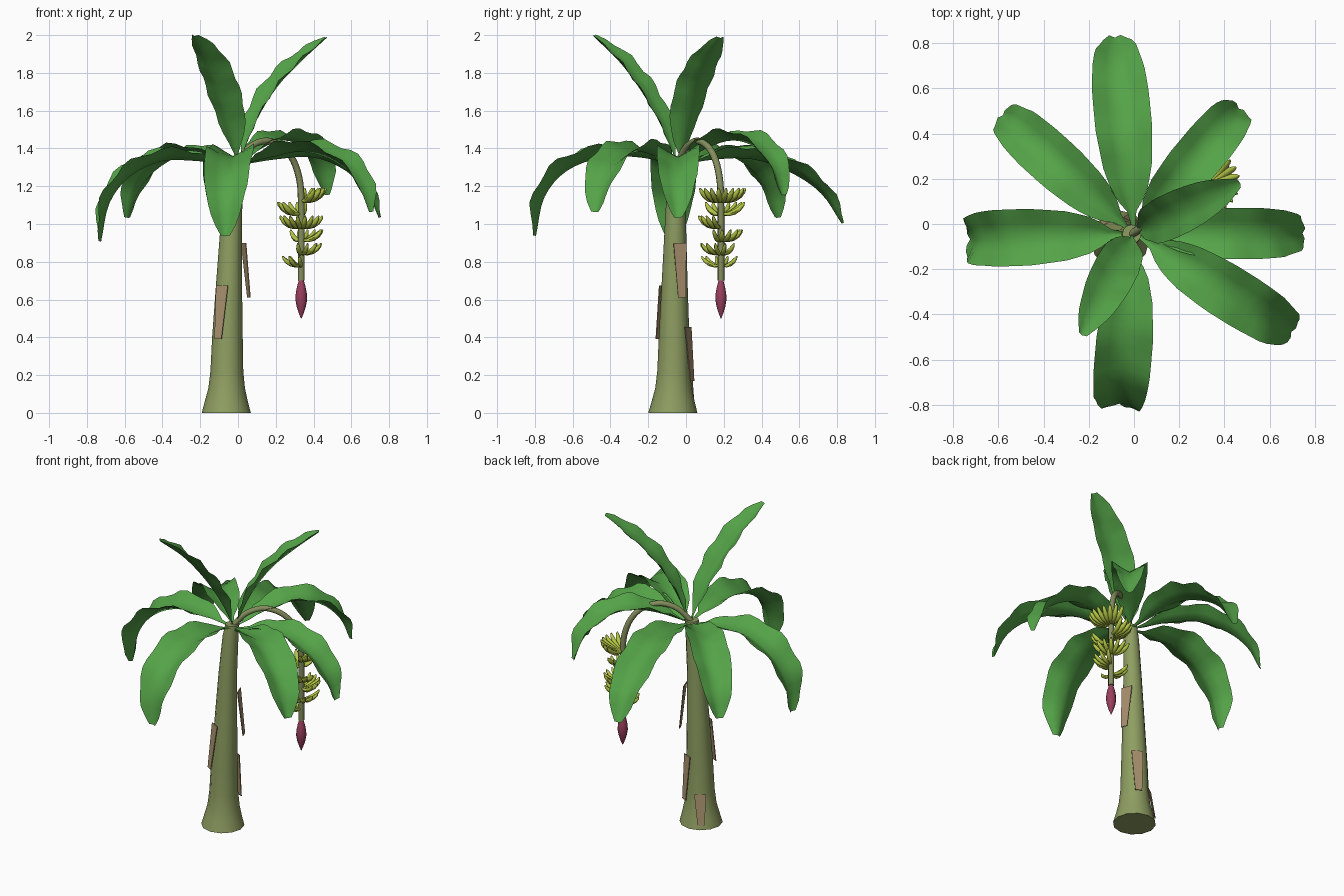
import bpy, bmesh, math, random
from mathutils import Vector

if "Cube" in bpy.data.objects:
    bpy.data.objects.remove(bpy.data.objects["Cube"])

random.seed(4)

def material(name, color):
    m = bpy.data.materials.new(name)
    m.diffuse_color = (*color, 1)
    m.use_nodes = True
    m.node_tree.nodes["Principled BSDF"].inputs["Base Color"].default_value = m.diffuse_color
    return m

GREEN = material("leaf_green", (0.09, 0.37, 0.065))
BARK = material("stem_green", (0.27, 0.34, 0.12))
STALK = material("stalk_green", (0.23, 0.27, 0.11))
YELLOW = material("fruit_yellow", (0.46, 0.57, 0.06))
PURPLE = material("bud_purple", (0.32, 0.05, 0.11))
BROWN = material("dry_brown", (0.38, 0.27, 0.15))

def finish(name, bm, mat, angle=60):
    bmesh.ops.recalc_face_normals(bm, faces=bm.faces)
    me = bpy.data.meshes.new(name)
    bm.to_mesh(me)
    bm.free()
    ob = bpy.data.objects.new(name, me)
    bpy.context.collection.objects.link(ob)
    me.materials.append(mat)
    bpy.ops.object.select_all(action='DESELECT')
    bpy.context.view_layer.objects.active = ob
    ob.select_set(True)
    bpy.ops.object.shade_smooth_by_angle(angle=math.radians(angle))
    return ob

def spline(pts, per):
    """Smooth curve through the points."""
    p = [Vector(q) for q in pts]
    p = [2 * p[0] - p[1]] + p + [2 * p[-1] - p[-2]]
    out = []
    for i in range(1, len(p) - 2):
        a, b, c, d = p[i - 1:i + 3]
        for k in range(per):
            t = k / per
            out.append(0.5 * (2 * b + (c - a) * t + (2 * a - 5 * b + 4 * c - d) * t * t
                              + (3 * b - a - 3 * c + d) * t ** 3))
    return out + [p[-2]]

def lerp(table, t):
    for (t0, v0), (t1, v1) in zip(table, table[1:]):
        if t <= t1:
            return v0 + (v1 - v0) * (t - t0) / (t1 - t0)
    return table[-1][1]

def bridge(bm, rows, closed):
    for a, b in zip(rows, rows[1:]):
        n = len(a)
        for i in range(n if closed else n - 1):
            j = (i + 1) % n
            bm.faces.new((a[i], a[j], b[j], b[i]))

def directions(degrees):
    """Outward and sideways unit vectors for a compass angle."""
    a = math.radians(degrees)
    return Vector((math.cos(a), math.sin(a), 0)), Vector((-math.sin(a), math.cos(a), 0))

def tangent(path, i):
    return (path[min(i + 1, len(path) - 1)] - path[max(i - 1, 0)]).normalized()

def tube(bm, path, radii, sides, side):
    """Round tube along a flat path; side is perpendicular to its plane."""
    rows = []
    for i, (p, r) in enumerate(zip(path, radii)):
        up = tangent(path, i).cross(side).normalized()
        rows.append([bm.verts.new(p + r * (math.cos(a) * side + math.sin(a) * up))
                     for a in (math.tau * k / sides for k in range(sides))])
    bridge(bm, rows, True)
    bm.faces.new(rows[0])
    bm.faces.new(rows[-1])

# Trunk: x, y, z, radius rings
RINGS = [(-.062, -.07, 0, .13), (-.062, -.068, .06, .114), (-.06, -.066, .13, .097),
         (-.059, -.065, .22, .087), (-.056, -.063, .4, .081), (-.047, -.06, .7, .068),
         (-.036, -.056, 1.0, .056), (-.02, -.05, 1.25, .048), (-.01, -.045, 1.335, .042)]
bm = bmesh.new()
rows = [[bm.verts.new((x + r * math.cos(math.tau * k / 12), y + r * math.sin(math.tau * k / 12), z))
         for k in range(12)] for x, y, z, r in RINGS]
bridge(bm, rows, True)
bm.faces.new(rows[0])
bm.faces.new(rows[-1])
finish("trunk", bm, BARK)

def trunk_at(z):
    return [lerp([(q[2], q[i]) for q in RINGS], z) for i in (0, 1, 3)]

# Dry sheath flaps: angle, top z, bottom z, gap at top and bottom
for n, (ang, z1, z0, g1, g0) in enumerate([(240, .675, .39, .006, .02), (20, .9, .61, .016, .045),
                                           (63, .455, .17, .006, .02), (125, .22, .03, .006, .004)]):
    out, side = directions(ang)
    bm = bmesh.new()
    rows = []
    for z, gap, w in ((z1, g1, .036), (z0, g0, .021)):
        x, y, r = trunk_at(z)
        c = Vector((x, y, z)) + out * (r + gap)
        rows.append([bm.verts.new(p) for p in (c - side * w, c + side * w,
                                               c + side * w - out * .005, c - side * w - out * .005)])
    bridge(bm, rows, True)
    bm.faces.new(rows[0])
    bm.faces.new(rows[1])
    finish(f"dry_sheath_{n + 1}", bm, BROWN, 30)

# Leaves
CROWN = Vector((0, -.042, 1.31))
WIDTH = [(0, .01), (.09, .014), (.14, .055), (.2, .09), (.3, .122), (.45, .142), (.6, .142),
         (.74, .13), (.87, .097), (.95, .06), (1, .028)]

def leaf(name, angle, profile, scale=1.0, vee=28, drop=.018):
    out, side = directions(angle)
    path = spline([CROWN] + [CROWN + out * r + Vector((0, 0, z - drop - CROWN.z))
                             for r, z in profile], 4)
    dist = [0]
    for p, q in zip(path, path[1:]):
        dist.append(dist[-1] + (q - p).length)
    v, ph = math.radians(vee), random.uniform(0, 6)
    bm = bmesh.new()
    rows = []
    for i, p in enumerate(path):
        t = dist[i] / dist[-1]
        nor = tangent(path, i).cross(side)
        w = lerp(WIDTH, t) * scale
        row = []
        for u in (-1, -.5, 0, .5, 1):
            wave = .09 * w * u * u * math.sin(t * 30 + ph + u)
            row.append(bm.verts.new(p + side * (u * w * math.cos(v))
                                    + nor * (abs(u) * w * math.sin(v) + wave)))
        rows.append(row)
    bridge(bm, rows, False)
    finish(name, bm, GREEN, 80)

leaf("leaf_back", 95.5, [(.2, 1.36), (.4, 1.36), (.6, 1.29), (.76, 1.18), (.87, 1.02)])
leaf("leaf_front", 265, [(.2, 1.37), (.4, 1.37), (.59, 1.3), (.71, 1.16), (.755, .955)])
leaf("leaf_left", 182, [(.2, 1.35), (.4, 1.35), (.57, 1.27), (.68, 1.13), (.725, .925)])
leaf("leaf_right", 0, [(.2, 1.36), (.4, 1.37), (.57, 1.3), (.68, 1.19), (.745, 1.05)], .9)
leaf("leaf_back_left", 138, [(.2, 1.37), (.4, 1.38), (.59, 1.3), (.71, 1.19), (.78, 1.05)], .9)
leaf("leaf_back_right", 50, [(.2, 1.42), (.38, 1.46), (.54, 1.42), (.66, 1.31), (.72, 1.17)], .87)
leaf("leaf_front_right", 328, [(.2, 1.37), (.4, 1.4), (.6, 1.35), (.74, 1.24), (.82, 1.08)], .96)
leaf("leaf_upright_right", 25.5, [(.11, 1.55), (.23, 1.725), (.37, 1.86), (.52, 1.985)], .76, 24, 0)
leaf("leaf_upright_front", 243, [(.1, 1.52), (.22, 1.705), (.35, 1.86), (.505, 1.995)], .76, 24, 0)

# Fruit stalk arching out of the crown
TIP = Vector((.335, .185, 0))
base = Vector((-.01, -.045, 0))
run = TIP - base
side = Vector((-run.y, run.x, 0)).normalized()
path = spline([base + run * f + Vector((0, 0, z)) for f, z in
               ((0, 1.32), (.2, 1.405), (.45, 1.44), (.7, 1.41), (.88, 1.335), (.98, 1.22),
                (1, 1.08), (1, .9), (1, .7))], 4)
bm = bmesh.new()
tube(bm, path, [.018] * len(path), 8, side)
finish("fruit_stalk", bm, STALK)

# Flower bud
bm = bmesh.new()
BUD = [(.705, .012), (.67, .022), (.635, .029), (.6, .031), (.565, .025), (.53, .014), (.5, .002)]
tube(bm, [TIP + Vector((0, 0, z)) for z, _ in BUD], [r for _, r in BUD], 10, Vector((1, 0, 0)))
finish("flower_bud", bm, PURPLE)

# Banana hands: facing angle, height, fruit count, size
HANDS = [(12, 1.13, 9, 1.05), (150, 1.06, 8, 1.0), (270, .99, 8, .95),
         (50, .92, 7, .9), (330, .85, 6, .85), (195, .785, 5, .8)]
for h, (facing, z, count, s) in enumerate(HANDS):
    bm = bmesh.new()
    for i in range(count):
        out, side = directions(facing + (i / (count - 1) - .5) * 140)
        path = [TIP + out * (.01 + r * s) + Vector((0, 0, z + dz * s)) for r, dz in
                ((0, -.006), (.03, -.008), (.06, .002), (.088, .02), (.108, .042), (.116, .056))]
        tube(bm, path, [q * s for q in (.006, .012, .0155, .0145, .01, .004)], 6, side)
    finish(f"banana_hand_{h + 1}", bm, YELLOW)
